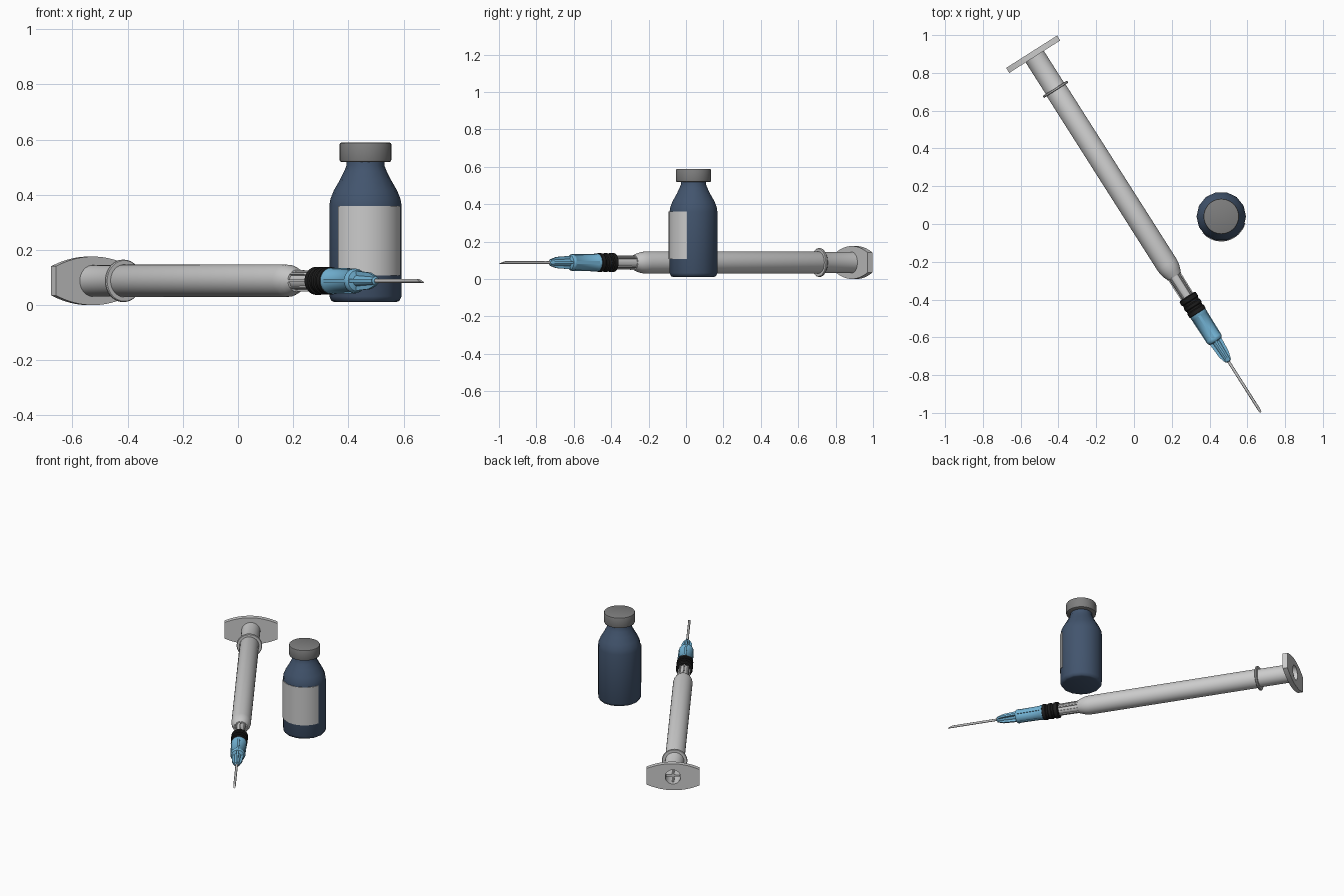
import bpy, bmesh
from math import sin, cos, pi, radians, atan2
from mathutils import Matrix, Vector

if "Cube" in bpy.data.objects:
    bpy.data.objects.remove(bpy.data.objects["Cube"])


def material(name, rgb):
    m = bpy.data.materials.new(name)
    m.diffuse_color = (*rgb, 1)
    m.use_nodes = True
    m.node_tree.nodes["Principled BSDF"].inputs["Base Color"].default_value = m.diffuse_color
    return m


BLUE = material("hub_blue", (0.17, 0.45, 0.66))
BLACK = material("rubber_black", (0.012, 0.012, 0.012))
NAVY = material("glass_navy", (0.055, 0.09, 0.155))
CAP = material("cap_grey", (0.21, 0.21, 0.21))

# syringe frame: local z runs from thumb end to needle tip, local y is up
d = Vector((1.214, -1.91, 0)).normalized()
SYRINGE = Matrix(((-d.y, 0, d.x, -0.542), (d.x, 0, d.y, 0.912),
                  (0, 1, 0, 0.088), (0, 0, 0, 1)))
BOTTLE = Matrix.Translation((0.462, 0.040, 0))


def finish(name, bm, frame, mat=None, angle=35):
    bmesh.ops.remove_doubles(bm, verts=bm.verts, dist=1e-5)
    bmesh.ops.recalc_face_normals(bm, faces=bm.faces)
    bm.transform(frame)
    me = bpy.data.meshes.new(name)
    bm.to_mesh(me)
    bm.free()
    ob = bpy.data.objects.new(name, me)
    bpy.context.collection.objects.link(ob)
    if mat:
        me.materials.append(mat)
    bpy.ops.object.select_all(action='DESELECT')
    ob.select_set(True)
    bpy.context.view_layer.objects.active = ob
    bpy.ops.object.shade_smooth_by_angle(angle=radians(angle))
    return ob


def bridge(bm, a, b):
    for i in range(len(a)):
        j = (i + 1) % len(a)
        bm.faces.new((a[i], a[j], b[j], b[i]))


def lathe(name, profile, frame, mat=None, n=32, closed=False, phase=0, angle=35):
    """Spin (radius, height) points around local z; cap the ends unless closed."""
    bm = bmesh.new()
    rings = [[bm.verts.new((r * cos(2 * pi * i / n + phase), r * sin(2 * pi * i / n + phase), z))
              for i in range(n)] for r, z in profile]
    for a, b in zip(rings, rings[1:]):
        bridge(bm, a, b)
    if closed:
        bridge(bm, rings[-1], rings[0])
    else:
        bm.faces.new(rings[0])
        bm.faces.new(rings[-1])
    return finish(name, bm, frame, mat, angle)


def fins(name, profile, count, thick, frame, mat=None):
    """Radial plates with the given (radius, height) outline."""
    bm = bmesh.new()
    for k in range(count):
        rot = Matrix.Rotation(2 * pi * k / count, 4, 'Z')
        a, b = ([bm.verts.new(rot @ Vector((r, t, z))) for r, z in profile]
                for t in (-thick / 2, thick / 2))
        bm.faces.new(a)
        bm.faces.new(b)
        bridge(bm, a, b)
    return finish(name, bm, frame, mat)


# finger flange: bowed plate with a round opening
N = 16
top = [(-0.16 + 0.32 * i / N, 0.088 - 0.035 * (2 * i / N - 1) ** 2) for i in range(N + 1)]
outline = top + [(-u, -v) for u, v in top]
bm = bmesh.new()
loops = []
for hole, z in ((0, 0), (0, 0.031), (1, 0.031), (1, 0)):
    ring = []
    for u, v in outline:
        a = atan2(v, u)
        p = (0.047 * cos(a), 0.047 * sin(a), z) if hole else (u, v, z)
        ring.append(bm.verts.new(p))
    loops.append(ring)
for i in range(4):
    bridge(bm, loops[i], loops[(i + 1) % 4])
finish("finger_flange", bm, SYRINGE)

# hollow barrel with rounded shoulder, and its collar
lathe("barrel", [(0.047, 0.015), (0.057, 0.015), (0.057, 0.235), (0.059, 0.24), (0.059, 1.335),
                 (0.057, 1.36), (0.050, 1.385), (0.040, 1.41), (0.020, 1.41), (0.020, 1.37),
                 (0.047, 1.33)], SYRINGE, closed=True)
lathe("barrel_collar", [(0.055, 0.229), (0.074, 0.229), (0.077, 0.232), (0.077, 0.239),
                        (0.074, 0.242), (0.055, 0.242)], SYRINGE, closed=True)

# plunger inside the barrel
fins("plunger_ribs", [(0, 0.02), (0.042, 0.02), (0.042, 1.24), (0, 1.24)], 4, 0.012, SYRINGE)
lathe("plunger_seal", [(0.045, 1.24), (0.045, 1.31), (0.01, 1.34)], SYRINGE)

# ribbed nozzle
lathe("nozzle", [(0.033, 1.40), (0.031, 1.56)], SYRINGE)
fins("nozzle_ribs", [(0.02, 1.40), (0.039, 1.40), (0.037, 1.56), (0.02, 1.56)], 8, 0.008, SYRINGE)

# ridged rubber ring
lathe("rubber_ring", [(0.044, 1.535), (0.051, 1.54), (0.051, 1.562), (0.046, 1.567), (0.046, 1.577),
                      (0.050, 1.582), (0.050, 1.598), (0.046, 1.603), (0.046, 1.613),
                      (0.050, 1.618), (0.050, 1.638), (0.043, 1.643)], SYRINGE, BLACK)

# needle hub with four fins
lathe("needle_hub", [(0.047, 1.635), (0.047, 1.655), (0.044, 1.66), (0.041, 1.79), (0.044, 1.795),
                     (0.044, 1.806), (0.038, 1.815), (0.020, 1.82), (0.015, 1.94), (0.009, 1.945)],
      SYRINGE, BLUE)
fins("hub_fins", [(0, 1.81), (0.036, 1.81), (0.030, 1.90), (0.017, 1.94), (0, 1.94)],
     4, 0.012, SYRINGE, BLUE)
fins("hub_side_ribs", [(0.03, 1.655), (0.047, 1.655), (0.045, 1.80), (0.03, 1.80)],
     4, 0.014, SYRINGE, BLUE)

# needle with slanted tip
bm = bmesh.new()
R = 0.0075
base, tip = ([bm.verts.new((R * cos(a), R * sin(a), 1.93 if k == 0 else 2.264 - 0.02 * (1 + sin(a))))
              for a in (2 * pi * i / 12 for i in range(12))] for k in (0, 1))
bridge(bm, base, tip)
bm.faces.new(base)
bm.faces.new(tip)
finish("needle", bm, SYRINGE)

# bottle body
lathe("bottle", [(0.112, 0.011), (0.123, 0.015), (0.131, 0.032), (0.131, 0.36), (0.127, 0.385),
                 (0.115, 0.415), (0.092, 0.455), (0.077, 0.485), (0.069, 0.505), (0.068, 0.53)],
      BOTTLE, NAVY, n=14, phase=pi / 2 + pi / 14, angle=50)

# bottle cap
lathe("bottle_cap", [(0.086, 0.518), (0.092, 0.521), (0.094, 0.527), (0.094, 0.582),
                     (0.092, 0.587), (0.087, 0.589)], BOTTLE, CAP)

# label: curved sheet on the front right
bm = bmesh.new()
prev = None
for i in range(17):
    a = radians(-138.5 + 123 * i / 16)
    col = [bm.verts.new((r * cos(a), r * sin(a), z))
           for r, z in ((0.1325, 0.108), (0.1325, 0.36), (0.125, 0.36), (0.125, 0.108))]
    if prev:
        bridge(bm, prev, col)
    else:
        bm.faces.new(col)
    prev = col
bm.faces.new(prev)
finish("label", bm, BOTTLE)
